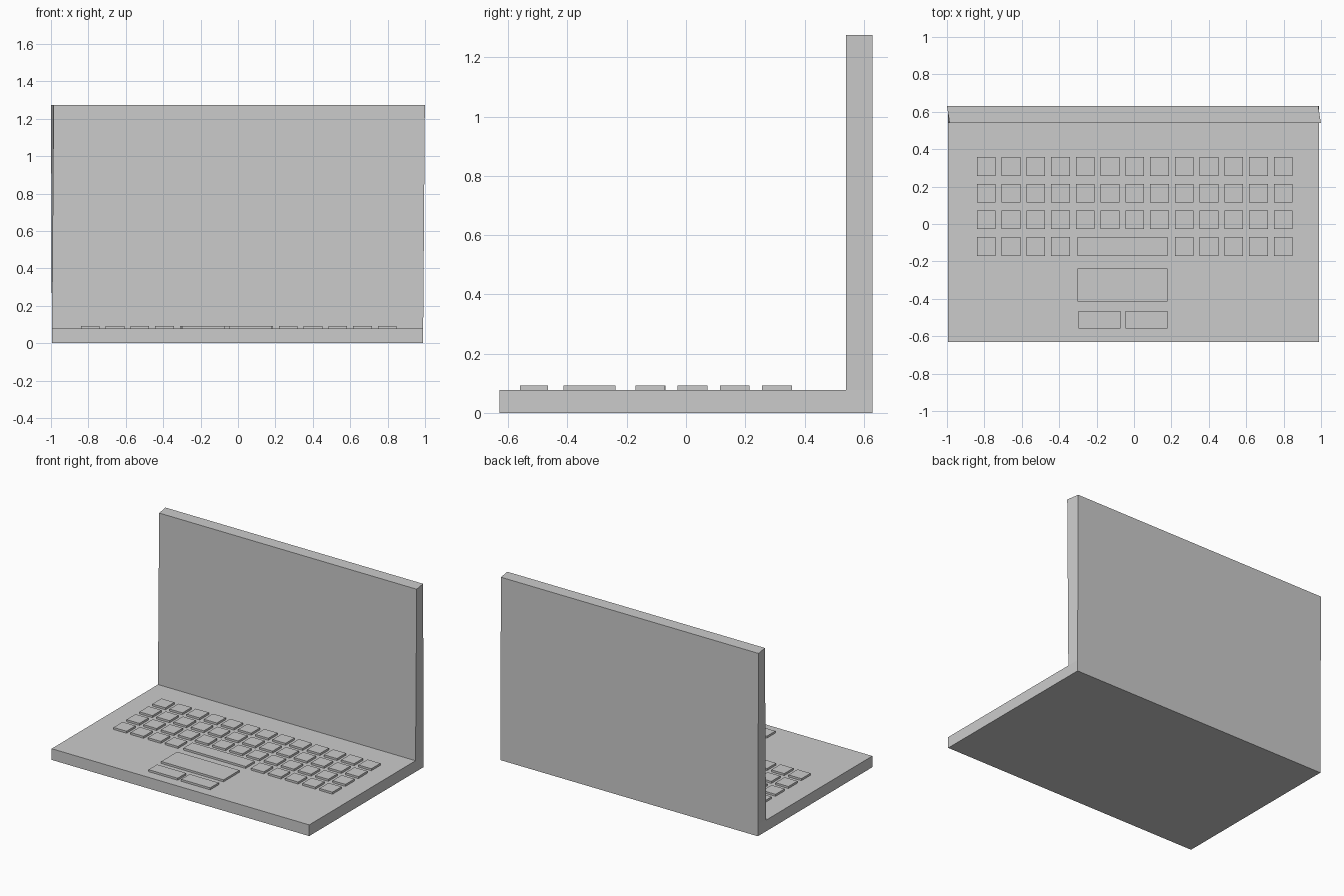
import bpy, bmesh
from mathutils import Vector

if "Cube" in bpy.data.objects:
    bpy.data.objects.remove(bpy.data.objects["Cube"])

BASE_TOP, KEY_TOP, LID_TOP, HINGE_Y = 0.078, 0.092, 1.275, 0.54


def add_box(bm, x0, x1, y0, y1, z0, z1):
    verts = bmesh.ops.create_cube(bm, size=1)["verts"]
    for v in verts:
        v.co = Vector((x1 if v.co.x > 0 else x0,
                       y1 if v.co.y > 0 else y0,
                       z1 if v.co.z > 0 else z0))


def finish(bm, name):
    bmesh.ops.recalc_face_normals(bm, faces=bm.faces)
    mesh = bpy.data.meshes.new(name)
    bm.to_mesh(mesh)
    bm.free()
    obj = bpy.data.objects.new(name, mesh)
    bpy.context.collection.objects.link(obj)
    return obj


def find_face(bm, axis, sign, test):
    return next(f for f in bm.faces
                if f.normal[axis] * sign > 0.9 and test(f.calc_center_median()))


def extrude(bm, face, offset):
    geom = bmesh.ops.extrude_face_region(bm, geom=[face])["geom"]
    verts = [g for g in geom if isinstance(g, bmesh.types.BMVert)]
    bmesh.ops.translate(bm, verts=verts, vec=offset)
    bm.normal_update()
    return verts


# Body: flat base, with its rear strip extruded up into the lid
bm = bmesh.new()
add_box(bm, -0.995, 0.99, -0.63, 0.63, 0, BASE_TOP)
bmesh.ops.bisect_plane(bm, geom=bm.verts[:] + bm.edges[:] + bm.faces[:],
                       plane_co=(0, HINGE_Y, 0), plane_no=(0, 1, 0))
bm.normal_update()
rear = find_face(bm, 2, 1, lambda c: c.y > HINGE_Y)
top = extrude(bm, rear, (0, 0, LID_TOP - BASE_TOP))
for v in top:  # slight skew of the lid's top edge
    v.co.x += 0.009 if v.co.y < 0.6 else -0.005
bm.normal_update()

# Recessed screen in the lid's front face
front = find_face(bm, 1, -1, lambda c: c.z > 0.3)
bmesh.ops.inset_region(bm, faces=[front], thickness=0.051, use_even_offset=True)
extrude(bm, front if front.is_valid else
        find_face(bm, 1, -1, lambda c: c.z > 0.3), (0, 0.025, 0))
finish(bm, "laptop_body")

# Keyboard: four rows, with a space bar in the front row
bm = bmesh.new()
for row in range(4):
    y = 0.357 - row * 0.1425
    for col in range(13):
        if row == 3 and 4 <= col <= 7:
            continue
        x = -0.84 + col * 0.1323
        add_box(bm, x, x + 0.1, y - 0.1, y, BASE_TOP, KEY_TOP)
finish(bm, "keyboard_keys")

# Space bar, touchpad and its two buttons
for name, x0, x1, y0, y1 in (
        ("space_bar", -0.302, 0.178, -0.17, -0.07),
        ("touchpad", -0.302, 0.178, -0.414, -0.238),
        ("left_button", -0.297, -0.073, -0.56, -0.466),
        ("right_button", -0.046, 0.178, -0.56, -0.466)):
    bm = bmesh.new()
    add_box(bm, x0, x1, y0, y1, BASE_TOP, KEY_TOP)
    finish(bm, name)
